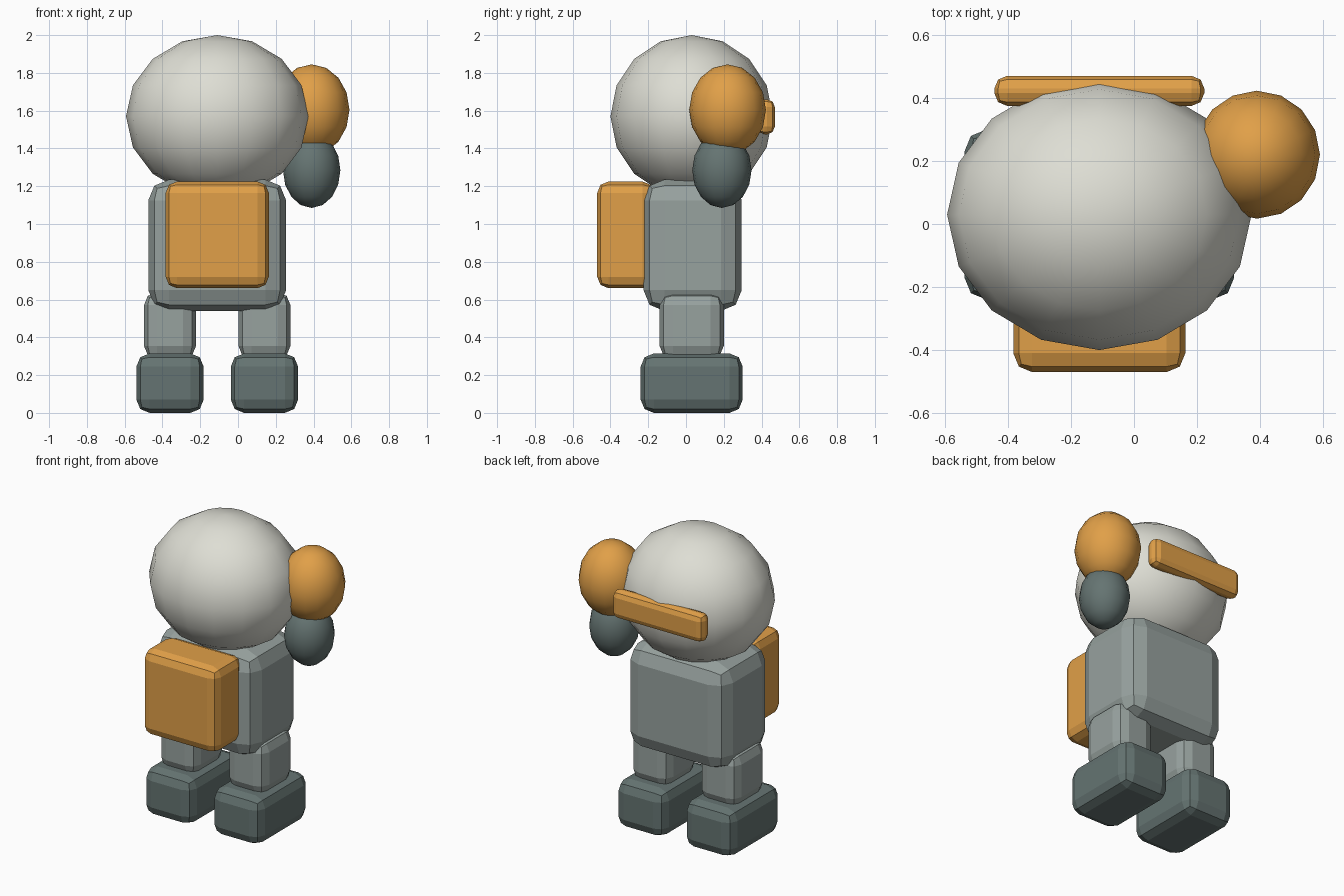
import bpy
import bmesh
from mathutils import Vector

if "Cube" in bpy.data.objects:
    bpy.data.objects.remove(bpy.data.objects["Cube"], do_unlink=True)


def make_material(name, rgb):
    mat = bpy.data.materials.new(name)
    mat.use_nodes = True
    color = (*rgb, 1.0)
    mat.diffuse_color = color
    shader = mat.node_tree.nodes["Principled BSDF"]
    shader.inputs["Base Color"].default_value = color
    shader.inputs["Roughness"].default_value = 0.8
    return mat


off_white = make_material("off white", (0.73, 0.73, 0.66))
orange = make_material("orange", (0.75, 0.35, 0.065))
mid_grey = make_material("mid grey", (0.31, 0.36, 0.345))
dark_grey = make_material("dark grey", (0.13, 0.175, 0.168))


def finish(name, bm, mat, smooth):
    mesh = bpy.data.meshes.new(name)
    for face in bm.faces:
        face.smooth = smooth
    bm.to_mesh(mesh)
    bm.free()
    mesh.materials.append(mat)
    obj = bpy.data.objects.new(name, mesh)
    bpy.context.collection.objects.link(obj)
    return obj


def block(name, low, high, width, mat):
    """Box between two corners with rounded, two-step edges."""
    low, high = Vector(low), Vector(high)
    bm = bmesh.new()
    bmesh.ops.create_cube(bm, size=1)
    bmesh.ops.scale(bm, vec=high - low, verts=bm.verts)
    bmesh.ops.translate(bm, vec=(low + high) / 2, verts=bm.verts)
    obj = finish(name, bm, mat, False)
    bevel = obj.modifiers.new("rounded edges", "BEVEL")
    bevel.width = width
    bevel.segments = 2
    return obj


def ball(name, centre, radii, mat):
    """Smooth low-poly ellipsoid."""
    bm = bmesh.new()
    bmesh.ops.create_uvsphere(bm, u_segments=16, v_segments=8, radius=1)
    bmesh.ops.scale(bm, vec=radii, verts=bm.verts)
    bmesh.ops.translate(bm, vec=centre, verts=bm.verts)
    return finish(name, bm, mat, True)


middle = -0.11  # x of the figure's plane of symmetry

# Head and the bar behind it
ball("head", (middle, 0.03, 1.57), (0.483, 0.43, 0.43), off_white)
block("head_back_bar", (middle - 0.333, 0.375, 1.475), (middle + 0.333, 0.47, 1.66), 0.04, orange)

# Torso with chest pack
block("torso", (middle - 0.365, -0.225, 0.54), (middle + 0.365, 0.295, 1.235), 0.11, mid_grey)
block("chest_pack", (middle - 0.273, -0.47, 0.66), (middle + 0.273, -0.17, 1.225), 0.06, orange)

# Legs and feet
for side, sign in (("left", 1), ("right", -1)):
    x = middle + sign * 0.25
    block(side + "_leg", (x - 0.138, -0.14, 0.285), (x + 0.138, 0.2, 0.64), 0.07, mid_grey)
    block(side + "_foot", (x - 0.178, -0.24, 0), (x + 0.178, 0.3, 0.315), 0.07, dark_grey)

# Round pod hanging at the left of the head
ball("side_pod_upper", (0.39, 0.22, 1.605), (0.2, 0.203, 0.24), orange)
ball("side_pod_lower", (0.39, 0.19, 1.285), (0.152, 0.157, 0.2), dark_grey)
